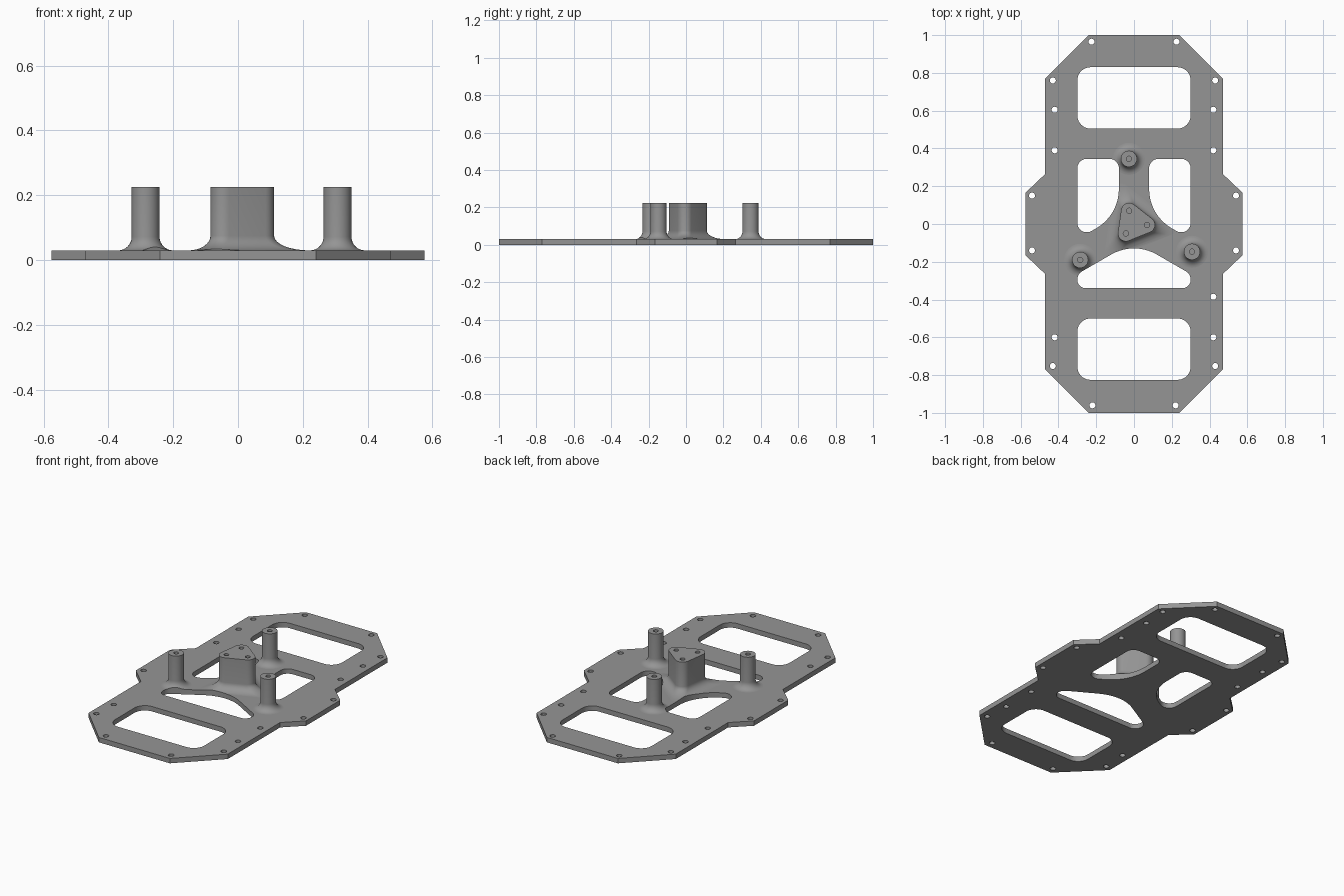
import bpy, bmesh
from math import radians, sin, cos, pi
from mathutils import Vector

if "Cube" in bpy.data.objects:
    bpy.data.objects.remove(bpy.data.objects["Cube"])

grey = bpy.data.materials.new("machined_grey")
grey.diffuse_color = (0.30, 0.30, 0.30, 1)
grey.use_nodes = True
grey.node_tree.nodes["Principled BSDF"].inputs["Base Color"].default_value = grey.diffuse_color

TOP, HIGH = 0.03, 0.225          # plate thickness, top of hub and posts


def circle(x, y, r, n=24):
    return [(x + r * cos(2 * pi * i / n), y + r * sin(2 * pi * i / n)) for i in range(n)]


def rounded(corners, n=10):
    """Convex polygon of (x, y, radius) corners with filleted corners."""
    pts = []
    for i, (x, y, r) in enumerate(corners):
        p = Vector((x, y))
        a = (Vector(corners[i - 1][:2]) - p).normalized()
        b = (Vector(corners[(i + 1) % len(corners)][:2]) - p).normalized()
        half = a.angle(b) / 2
        c = p + (a + b).normalized() * r / sin(half)
        start = p + a * r * cos(half) / sin(half) - c
        end = p + b * r * cos(half) / sin(half) - c
        total = start.angle(end)
        for k in range(n + 1):
            t = k / n
            v = (start * sin((1 - t) * total) + end * sin(t * total)) / sin(total)
            pts.append(tuple(c + v))
    return pts


def build(name, lofts):
    """Each loft is a list of (ring, z) layers, capped at both ends."""
    bm = bmesh.new()
    for layers in lofts:
        rows = [[bm.verts.new((x, y, z)) for x, y in ring] for ring, z in layers]
        for lo, hi in zip(rows, rows[1:]):
            for i in range(len(lo)):
                bm.faces.new((lo[i - 1], lo[i], hi[i], hi[i - 1]))
        bm.faces.new(rows[0])
        bm.faces.new(rows[-1])
    bmesh.ops.recalc_face_normals(bm, faces=bm.faces)
    mesh = bpy.data.meshes.new(name)
    bm.to_mesh(mesh)
    bm.free()
    mesh.materials.append(grey)
    ob = bpy.data.objects.new(name, mesh)
    bpy.context.collection.objects.link(ob)
    return ob


def prism(ring, z0, z1):
    return [(ring, z0), (ring, z1)]


def finish(ob, cutter):
    """Cut the openings, then smooth the curved walls."""
    mod = ob.modifiers.new("openings", 'BOOLEAN')
    mod.operation, mod.solver, mod.object = 'DIFFERENCE', 'EXACT', cutter
    bpy.ops.object.select_all(action='DESELECT')
    bpy.context.view_layer.objects.active = ob
    ob.select_set(True)
    bpy.ops.object.modifier_apply(modifier=mod.name)
    bpy.ops.object.shade_smooth_by_angle(angle=radians(30))


def flare(d, h, n=8):
    """Concave fillet as (outward offset, z), from the plate up to the wall."""
    return [(d * (1 - sin(t)), TOP + h * (1 - cos(t)))
            for t in (pi / 2 * k / n for k in range(n + 1))]


# Windows in the plate
mid = [(-.30, .345, .05), (-.08, .345, .05), (-.08, .046, .24), (-.30, -.08, .05)]
windows = [
    [(-.30, .505, .07), (.30, .505, .07), (.30, .83, .07), (-.30, .83, .07)],
    [(-.30, -.825, .07), (.30, -.825, .07), (.30, -.50, .07), (-.30, -.50, .07)],
    mid,
    [(-x, y, r) for x, y, r in reversed(mid)],
    [(-.30, -.34, .045), (.30, -.34, .045), (.30, -.265, .05), (0, -.092, .24), (-.30, -.265, .05)],
]
cuts = [prism(rounded(w), -0.1, 0.15) for w in windows]

# Mounting holes along the rim
rim = [(.225, .965), (.43, .76), (.42, .605), (.42, .39), (.54, .15),
       (.54, -.14), (.42, -.6), (.43, -.752), (.22, -.96)]
holes = [(s * x, y) for x, y in rim for s in (-1, 1)] + [(.42, -.385)]
cuts += [prism(circle(x, y, .016), -0.1, 0.1) for x, y in holes]

# Blind screw holes in hub and posts
hub_angles = [radians(112 + 120 * k) for k in range(3)]
posts = [(-.027, .345), (-.285, -.19), (.307, -.147)]
screws = [(.07 * cos(a), .005 + .07 * sin(a)) for a in hub_angles] + posts
cuts += [prism(circle(x, y, .014), 0.16, 0.3) for x, y in screws]
cutter = build("opening_cutter", cuts)
cutter.hide_render = True

# Base plate
side = [(.24, -1), (.47, -.77), (.47, -.265), (.575, -.165),
        (.575, .165), (.47, .265), (.47, .77), (.24, 1)]
outline = side + [(-x, y) for x, y in reversed(side)]
finish(build("base_plate", [prism(outline, 0, TOP)]), cutter)


# Rounded triangular hub with a flared foot
def hub_ring(d):
    R = .07 + 2 * (.042 + d)
    return rounded([(R * cos(a), .005 + R * sin(a), .042) for a in hub_angles])


hub = [(hub_ring(d), z) for d, z in flare(.055, .045)] + [(hub_ring(0), HIGH)]
finish(build("center_hub", [hub]), cutter)

# Standoff posts with flared feet
for i, (x, y) in enumerate(posts):
    post = [(circle(x, y, .043 + d, 32), z) for d, z in flare(.042, .042)]
    post.append((circle(x, y, .043, 32), HIGH))
    finish(build(f"standoff_post_{i + 1}", [post]), cutter)

bpy.data.objects.remove(cutter)
